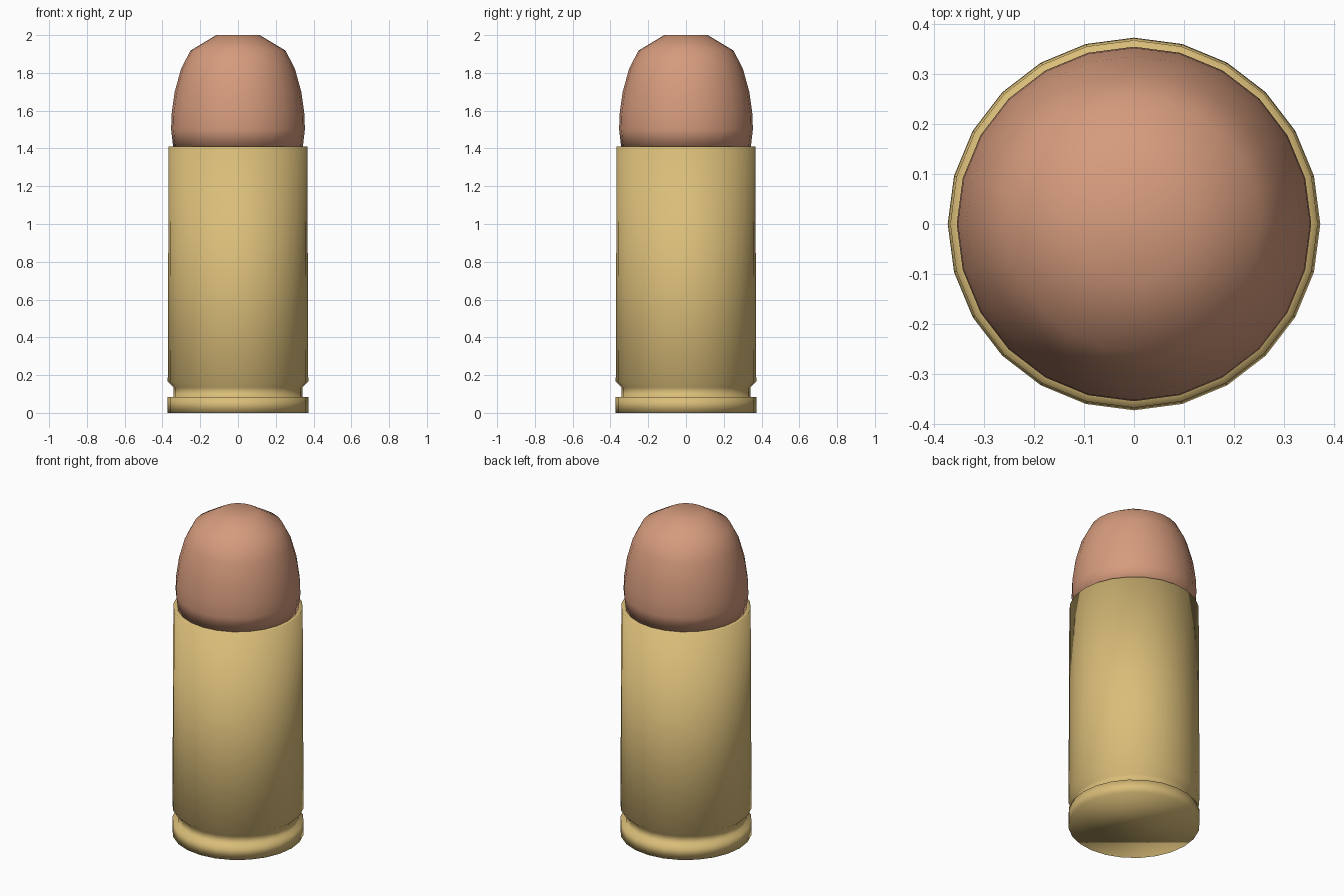
import bpy, bmesh, math

cube = bpy.data.objects.get("Cube")
if cube:
    bpy.data.objects.remove(cube, do_unlink=True)

SIDES = 24


def make_material(name, rgb):
    mat = bpy.data.materials.new(name)
    mat.use_nodes = True
    colour = (*rgb, 1.0)
    mat.diffuse_color = colour
    mat.node_tree.nodes["Principled BSDF"].inputs["Base Color"].default_value = colour
    return mat


def lathe(name, profile, mat):
    """Turn a (radius, height) profile around z, closing both ends with flat caps."""
    bm = bmesh.new()
    rings = []
    for r, z in profile:
        angles = [2 * math.pi * i / SIDES for i in range(SIDES)]
        rings.append([bm.verts.new((r * math.cos(a), r * math.sin(a), z)) for a in angles])
    for low, high in zip(rings, rings[1:]):
        for i in range(SIDES):
            j = (i + 1) % SIDES
            bm.faces.new((low[i], low[j], high[j], high[i]))
    bm.faces.new(rings[0][::-1])
    bm.faces.new(rings[-1])
    for face in bm.faces:
        face.smooth = True
    mesh = bpy.data.meshes.new(name)
    bm.to_mesh(mesh)
    bm.free()
    mesh.materials.append(mat)
    obj = bpy.data.objects.new(name, mesh)
    bpy.context.collection.objects.link(obj)
    return obj


brass = make_material("brass", (0.70, 0.51, 0.19))
copper = make_material("copper", (0.67, 0.33, 0.205))

# Case: base rim, extractor groove, chamfer, tapered wall, mouth lip
lathe("case", [(0.372, 0), (0.372, 0.083), (0.342, 0.085), (0.342, 0.135),
               (0.372, 0.165), (0.367, 1.41), (0.343, 1.41)], brass)

# Bullet: tucked-in neck, rounded nose, flat tip
lathe("bullet", [(0.343, 1.405), (0.354, 1.5), (0.352, 1.58), (0.335, 1.7),
                 (0.302, 1.82), (0.252, 1.918), (0.115, 2.0)], copper)
